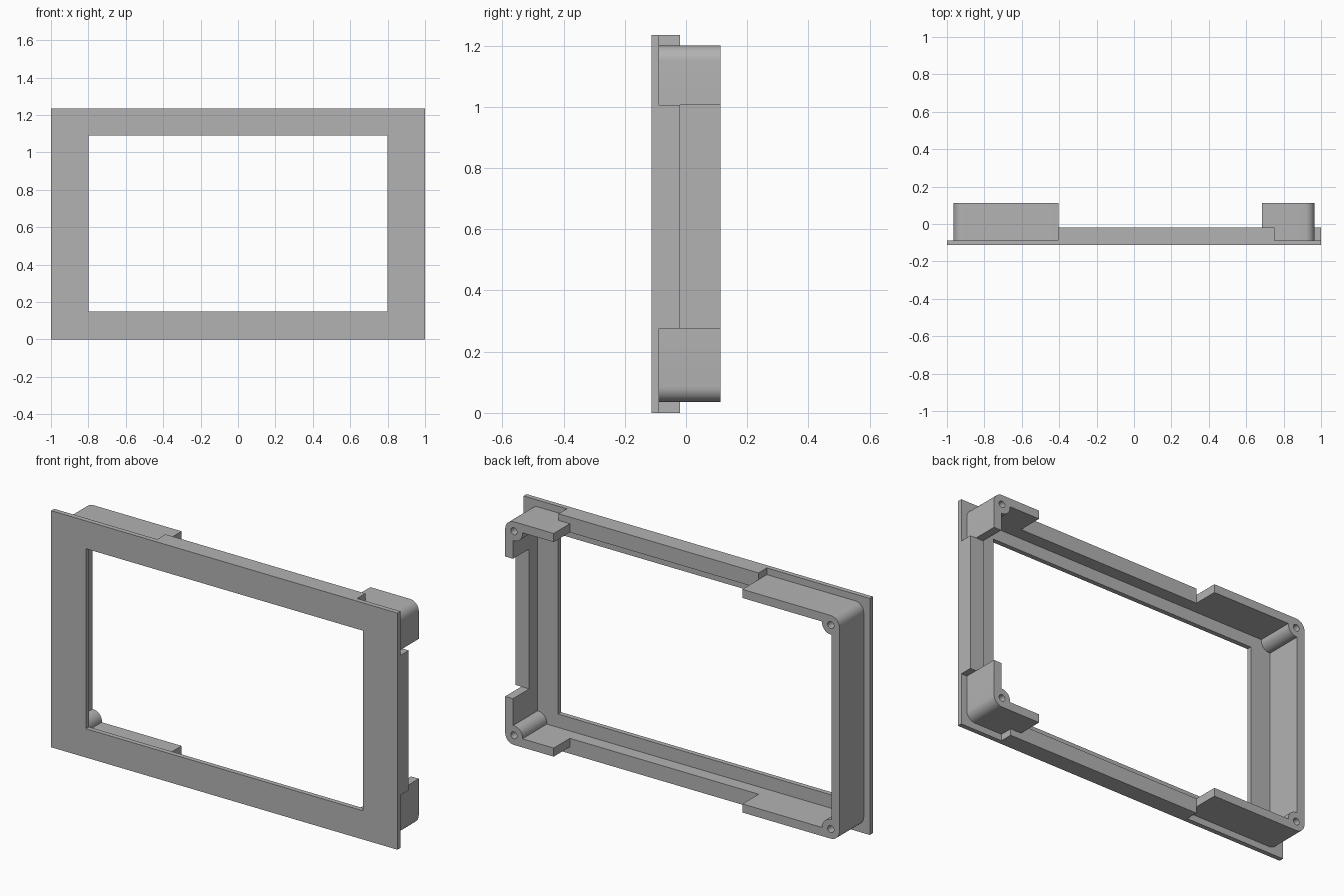
import bpy, bmesh, math

if "Cube" in bpy.data.objects:
    bpy.data.objects.remove(bpy.data.objects["Cube"], do_unlink=True)

FRONT, PLATE_BACK, RIM_BACK, BACK = -0.113, -0.088, -0.02, 0.113
HEIGHT = 1.235
OUT_X, LOW, HIGH = 0.965, 0.035, 1.2      # outside of the rear wall
WALL, RADIUS = 0.045, 0.05                # wall thickness, corner radius
GAP_X0, GAP_X1 = -0.405, 0.685            # opening in the long walls
GAP_Z0, GAP_Z1 = 0.275, 1.005             # opening in the short wall

grey = bpy.data.materials.new("plain grey")
grey.use_nodes = True
colour = (0.45, 0.45, 0.45, 1)
grey.diffuse_color = colour
grey.node_tree.nodes["Principled BSDF"].inputs["Base Color"].default_value = colour


def prism(name, points, y0, y1):
    """Extrude an x-z outline from y0 to y1."""
    bm = bmesh.new()
    face = bm.faces.new([bm.verts.new((x, y0, z)) for x, z in points])
    extruded = bmesh.ops.extrude_face_region(bm, geom=[face])["geom"]
    verts = [v for v in extruded if isinstance(v, bmesh.types.BMVert)]
    bmesh.ops.translate(bm, verts=verts, vec=(0, y1 - y0, 0))
    bmesh.ops.recalc_face_normals(bm, faces=bm.faces)
    mesh = bpy.data.meshes.new(name)
    bm.to_mesh(mesh)
    bm.free()
    mesh.materials.append(grey)
    obj = bpy.data.objects.new(name, mesh)
    bpy.context.collection.objects.link(obj)
    return obj


def box(name, x0, x1, z0, z1, y0, y1):
    return prism(name, [(x0, z0), (x1, z0), (x1, z1), (x0, z1)], y0, y1)


def arc(cx, cz, r, start, sweep, steps):
    angles = [math.radians(start + sweep * i / steps) for i in range(steps + 1)]
    return [(cx + r * math.cos(a), cz + r * math.sin(a)) for a in angles]


def cylinder(name, cx, cz, r, y0, y1):
    return prism(name, arc(cx, cz, r, 0, 360, 32)[:-1], y0, y1)


def combine(target, tool, operation):
    """Apply a boolean and discard the tool."""
    mod = target.modifiers.new("combine", "BOOLEAN")
    mod.operation, mod.object, mod.solver = operation, tool, "EXACT"
    bpy.context.view_layer.objects.active = target
    bpy.ops.object.modifier_apply(modifier=mod.name)
    bpy.data.objects.remove(tool, do_unlink=True)


# Flat front bezel with its window
bezel = box("front_bezel", -1, 1, 0, HEIGHT, FRONT, PLATE_BACK)
combine(bezel, box("window", -0.8, 0.8, 0.15, 1.09, -1, 1), "DIFFERENCE")

# Shallow rims flush with the bezel edge
in_x, in_low, in_high = OUT_X - WALL, LOW + WALL, HIGH - WALL
box("top_rim", GAP_X0, 0.75, in_high, HEIGHT, PLATE_BACK, RIM_BACK)
box("bottom_rim", GAP_X0, 0.75, 0, in_low, PLATE_BACK, RIM_BACK)
box("left_rim", in_x, 1, GAP_Z0, GAP_Z1, PLATE_BACK, RIM_BACK)

# Rear wall with rounded corners
cx, c_low, c_high = OUT_X - RADIUS, LOW + RADIUS, HIGH - RADIUS
centres = [(cx, c_low), (cx, c_high), (-cx, c_high), (-cx, c_low)]
outline = []
for i, (x, z) in enumerate(centres):
    outline += arc(x, z, RADIUS, -90 + 90 * i, 90, 8)
wall = prism("rear_wall", outline, PLATE_BACK, BACK)
combine(wall, box("inside", -in_x, in_x, in_low, in_high, -1, 1), "DIFFERENCE")

# Screw posts in the corners
for x, z in centres:
    combine(wall, cylinder("post", x, z, RADIUS, PLATE_BACK, BACK), "UNION")
for x, z in centres:
    combine(wall, cylinder("hole", x, z, 0.018, PLATE_BACK + 0.01, 1), "DIFFERENCE")

# Gaps that leave two corner clips and one long bracket
combine(wall, box("long_gap", GAP_X0, GAP_X1, -1, 2, -1, 1), "DIFFERENCE")
combine(wall, box("short_gap", 0.8, 2, GAP_Z0, GAP_Z1, -1, 1), "DIFFERENCE")

# Smooth the rounded corners and posts
bpy.ops.object.select_all(action="DESELECT")
wall.select_set(True)
bpy.context.view_layer.objects.active = wall
bpy.ops.object.shade_smooth_by_angle(angle=math.radians(30))
